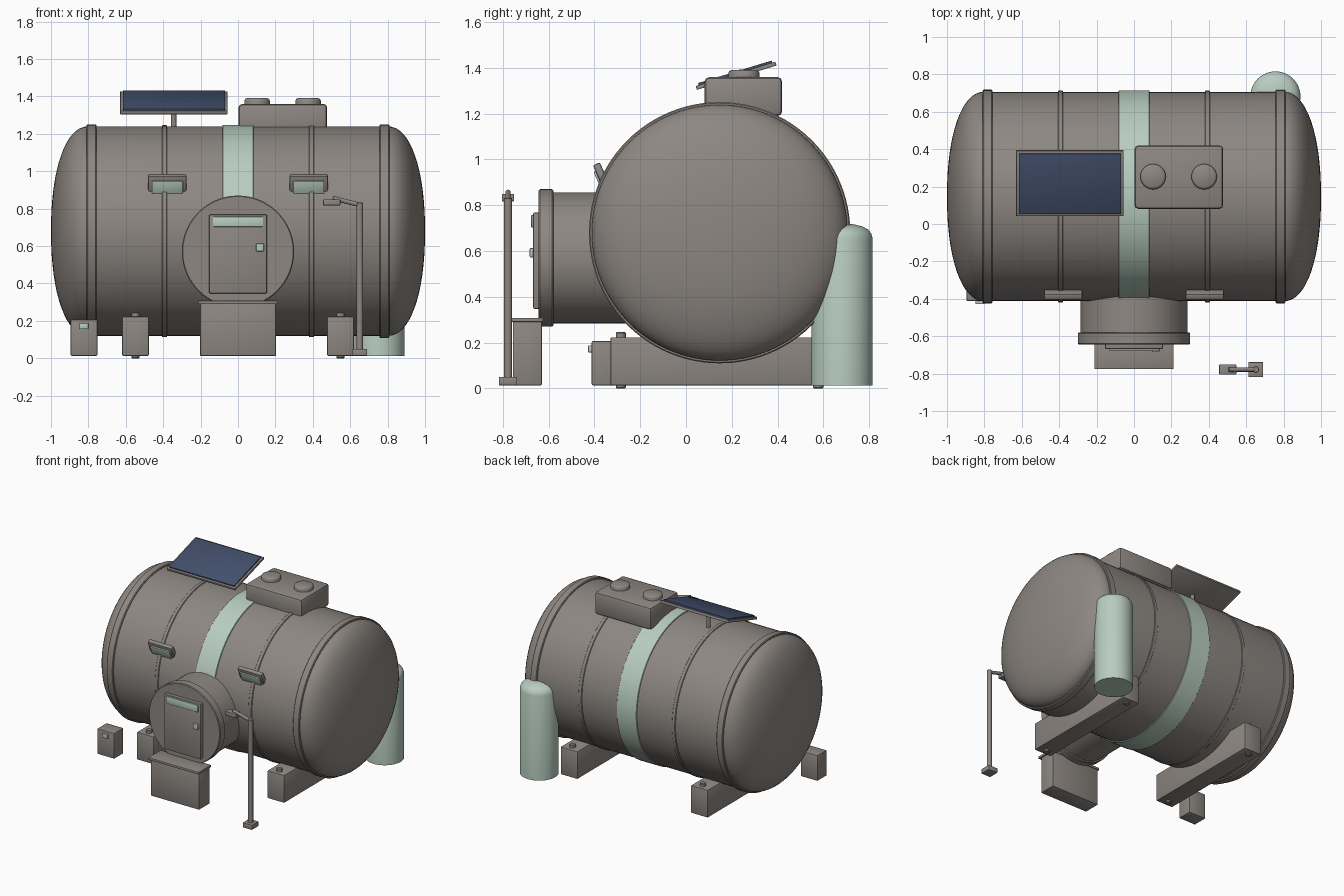
import bpy, bmesh, math
from mathutils import Matrix, Vector

if "Cube" in bpy.data.objects:
    bpy.data.objects.remove(bpy.data.objects["Cube"])


def mat(name, col):
    m = bpy.data.materials.new(name)
    m.diffuse_color = (*col, 1)
    m.use_nodes = True
    m.node_tree.nodes["Principled BSDF"].inputs["Base Color"].default_value = m.diffuse_color
    return m


GREY = mat("warm_grey", (0.27, 0.245, 0.225))
GREEN = mat("pale_green", (0.48, 0.61, 0.53))
BLUE = mat("panel_blue", (0.055, 0.08, 0.15))


def finish(name, bm, m):
    bmesh.ops.recalc_face_normals(bm, faces=bm.faces)
    me = bpy.data.meshes.new(name)
    bm.to_mesh(me)
    bm.free()
    me.materials.append(m)
    ob = bpy.data.objects.new(name, me)
    bpy.context.collection.objects.link(ob)
    bpy.ops.object.select_all(action='DESELECT')
    ob.select_set(True)
    bpy.context.view_layer.objects.active = ob
    bpy.ops.object.shade_smooth_by_angle(angle=math.radians(35))
    return ob


def box(name, x, y, z, m, bevel=0.005, tilt=0, pivot=(0, 0, 0)):
    """Box from (min, max) ranges, optionally tilted about x and moved to pivot."""
    bm = bmesh.new()
    bmesh.ops.create_cube(bm, size=1)
    for v in bm.verts:
        v.co = Vector([(a + b) / 2 + c * (b - a) for (a, b), c in zip((x, y, z), v.co)])
    if bevel:
        bmesh.ops.bevel(bm, geom=bm.edges[:], offset=bevel, segments=2, profile=0.5, affect='EDGES')
    bm.transform(Matrix.Translation(pivot) @ Matrix.Rotation(tilt, 4, 'X'))
    return finish(name, bm, m)


def lathe(name, profile, origin, axis, m, n=64):
    """Revolve (radius, distance) points round an axis through origin."""
    bm = bmesh.new()
    rings = []
    for r, h in profile:
        if r < 1e-5:
            rings.append([bm.verts.new((0, 0, h))])
        else:
            rings.append([bm.verts.new((r * math.cos(2 * math.pi * i / n),
                                        r * math.sin(2 * math.pi * i / n), h)) for i in range(n)])
    for a, b in zip(rings, rings[1:]):
        for i in range(n):
            j = (i + 1) % n
            if len(a) == 1:
                bm.faces.new((a[0], b[i], b[j]))
            elif len(b) == 1:
                bm.faces.new((a[i], a[j], b[0]))
            else:
                bm.faces.new((a[i], a[j], b[j], b[i]))
    rot = Vector((0, 0, 1)).rotation_difference(Vector(axis)).to_matrix().to_4x4()
    bm.transform(Matrix.Translation(origin) @ rot)
    return finish(name, bm, m)


def drum(name, r, h0, h1, origin, axis, m, bevel=0.0, n=64):
    b = bevel
    prof = [(0, h0), (r - b, h0), (r, h0 + b), (r, h1 - b), (r - b, h1), (0, h1)]
    if not b:
        prof = [(0, h0), (r, h0), (r, h1), (0, h1)]
    return lathe(name, prof, origin, axis, m, n)


# Main tank: cylinder with domed ends, lying along x
TY, TZ, R = 0.147, 0.68, 0.56
C, X, Z = (0, TY, TZ), (1, 0, 0), (0, 0, 1)
dome = []
for i in range(17):
    a = math.pi / 2 * i / 16
    dome.append((R * math.sin(a) ** 0.92, 0.80 + 0.2 * math.cos(a) ** 0.92))
dome[0], dome[-1] = (0, 1.0), (R, 0.80)
lathe("tank", [(r, -h) for r, h in dome] + dome[::-1], C, X, GREY, 96)

# Hoops round the tank
for s, side in ((-1, "left"), (1, "right")):
    drum(f"end_hoop_{side}", 0.571, s * 0.783 - 0.027, s * 0.783 + 0.027, C, X, GREY, 0.005, 96)
    drum(f"thin_hoop_{side}", 0.566, s * 0.393 - 0.014, s * 0.393 + 0.014, C, X, GREY, 0.003, 96)
drum("green_band", 0.567, -0.083, 0.083, C, X, GREEN, 0.002, 96)

# Entry tunnel with its front ring
F = (0, -1, 0)
drum("entry_tunnel", 0.286, -0.05, 0.60, (0, 0, 0.57), F, GREY)
drum("entry_ring", 0.30, 0.58, 0.644, (0, 0, 0.57), F, GREY, 0.005)

# Door with window strip and handle
box("door", (-0.155, 0.155), (-0.668, -0.63), (0.347, 0.768), GREY, 0.006)
box("door_window", (-0.134, 0.134), (-0.677, -0.66), (0.703, 0.757), GREEN, 0.003)
box("door_handle", (0.097, 0.138), (-0.683, -0.66), (0.572, 0.613), GREEN, 0.004)

# Step in front of the door
box("step_block", (-0.203, 0.203), (-0.757, -0.63), (0.013, 0.295), GREY, 0.004)
box("step_tread", (-0.212, 0.212), (-0.775, -0.625), (0.29, 0.308), GREY, 0.003)

# Skids with bolts that show above and below
for s, side in ((-1, "left"), (1, "right")):
    x = s * 0.548
    box(f"skid_{side}", (x - 0.071, x + 0.071), (-0.33, 0.623), (0.013, 0.223), GREY, 0.006)
    for y, end in ((-0.285, "front"), (0.578, "back")):
        drum(f"skid_bolt_{side}_{end}", 0.022, 0, 0.245, (x, y, 0), Z, GREY, 0.004, 20)

# Floodlights on the tank front
for s, side in ((-1, "left"), (1, "right")):
    x, p, t = s * 0.378, (s * 0.378, -0.371, 0.93), math.radians(23.6)
    box(f"floodlight_{side}", (-0.102, 0.102), (-0.015, 0.018), (-0.055, 0.055), GREY, 0.008, t, p)
    box(f"floodlight_lens_{side}", (-0.083, 0.083), (-0.024, -0.01), (-0.055, 0.028), GREEN, 0.003, t, p)

# Control box at the front left
box("control_box", (-0.895, -0.752), (-0.412, -0.30), (0.013, 0.207), GREY, 0.006)
box("control_panel", (-0.847, -0.80), (-0.428, -0.405), (0.157, 0.187), GREEN, 0.003)

# Upright gas bottle at the back right
lathe("gas_bottle", [(0, 0.013), (0.134, 0.013), (0.134, 0.655), (0.128, 0.675), (0.115, 0.693),
                     (0.09, 0.707), (0.05, 0.717), (0, 0.721)], (0.756, 0.682, 0), Z, GREEN, 48)

# Roof cooling unit with two fan caps
box("cooling_unit", (0.003, 0.477), (0.081, 0.42), (1.19, 1.36), GREY, 0.02)
for x, side in ((0.102, "left"), (0.375, "right")):
    lathe(f"fan_cap_{side}", [(0, 1.34), (0.068, 1.34), (0.068, 1.378), (0.064, 1.386), (0.055, 1.391),
                              (0, 1.393)], (x, 0.253, 0), Z, GREY, 32)

# Tilted solar panel on a post
T, P = math.radians(17), (-0.343, 0.219, 1.366)
box("solar_frame", (-0.287, 0.287), (-0.182, 0.182), (-0.009, 0.009), GREY, 0.002, T, P)
box("solar_cells", (-0.273, 0.273), (-0.168, 0.168), (0.0, 0.018), BLUE, 0.001, T, P)
drum("solar_post", 0.014, 1.2, 1.365, (-0.344, 0.219, 0), Z, GREY, 0, 20)

# Lamp post with arm and head
LX, LY = 0.651, -0.778
box("lamp_base", (0.611, 0.69), (LY - 0.04, LY + 0.04), (0.013, 0.05), GREY, 0.004)
drum("lamp_pole", 0.018, 0.03, 0.832, (LX, LY, 0), Z, GREY, 0.003, 20)
arm = Vector((-0.145, 0, 0.037))
drum("lamp_arm", 0.012, 0, arm.length, (LX, LY, 0.82), arm.normalized(), GREY, 0.002, 16)
box("lamp_head", (0.455, 0.547), (LY - 0.027, LY + 0.027), (0.817, 0.85), GREY, 0.005)
